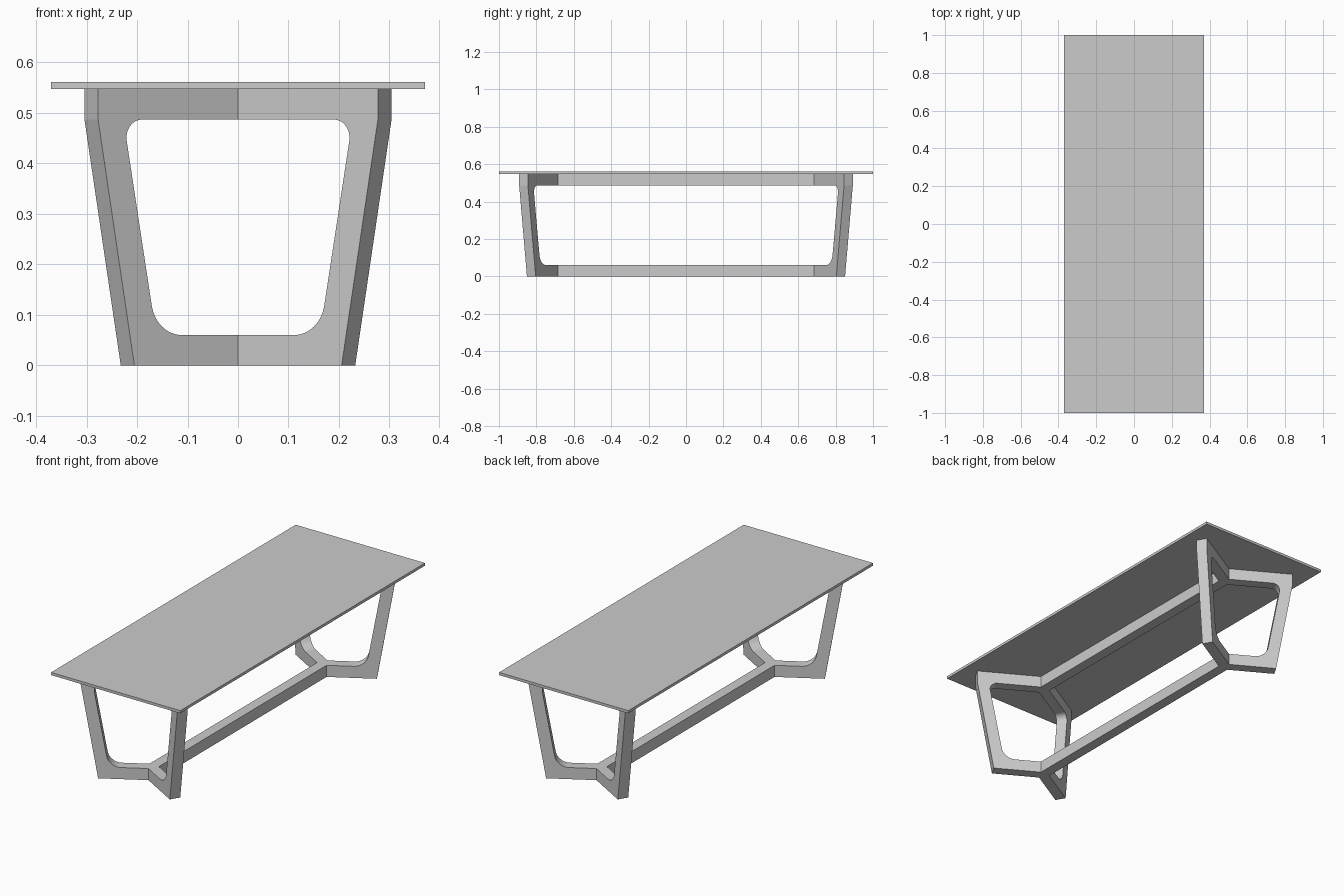
import bpy, bmesh
from math import sin, cos, tan, radians
from mathutils import Vector

cube = bpy.data.objects.get("Cube")
if cube:
    bpy.data.objects.remove(cube, do_unlink=True)

grey = bpy.data.materials.new("plain grey")
grey.use_nodes = True
colour = (0.6, 0.6, 0.6, 1)
grey.diffuse_color = colour
grey.node_tree.nodes["Principled BSDF"].inputs["Base Color"].default_value = colour

ANGLE = radians(30)     # splay of each arm from the x axis
THICK = 0.054           # thickness of arms and beams
APEX = -0.732           # y of the outer fold of the end frame
RAIL = 0.06             # height of the horizontal rails
TOP = 0.547             # underside of the table top


def add_solid(name, ring_a, ring_b, capped=True):
    """Bridge two matching rings; uncapped leaves the closing side open."""
    bm = bmesh.new()
    a = [bm.verts.new(p) for p in ring_a]
    b = [bm.verts.new(p) for p in ring_b]
    n = len(a)
    bm.faces.new(a)
    bm.faces.new(b[::-1])
    for i in range(n):
        j = (i + 1) % n
        # faces lying in the mirror plane are left out
        if capped or max(abs(v.co.x) for v in (a[i], a[j], b[i], b[j])) > 1e-5:
            bm.faces.new((a[i], b[i], b[j], a[j]))
    bmesh.ops.recalc_face_normals(bm, faces=bm.faces)
    for f in bm.faces:
        f.smooth = True
    for e in bm.edges:
        e.smooth = len(e.link_faces) == 2 and e.calc_face_angle() < radians(9)
    mesh = bpy.data.meshes.new(name)
    bm.to_mesh(mesh)
    bm.free()
    mesh.materials.append(grey)
    obj = bpy.data.objects.new(name, mesh)
    bpy.context.collection.objects.link(obj)
    return obj


def fillet(before, corner, after, radius, steps=14):
    """Points of an arc rounding a corner."""
    p = Vector(corner)
    u = (Vector(before) - p).normalized()
    v = (Vector(after) - p).normalized()
    half = u.angle(v) / 2
    centre = p + (u + v).normalized() * radius / sin(half)
    reach = radius / tan(half)
    start, end = p + u * reach - centre, p + v * reach - centre
    full = start.angle(end)
    return [centre + (start * sin((1 - k / steps) * full)
                      + end * sin(k / steps * full)) / sin(full)
            for k in range(steps + 1)]


# End frames: a C-shaped arm profile (distance along arm, height), mirrored
hole = [(0, RAIL), (0.187, RAIL), (0.262, 0.487), (0, 0.487)]
profile = [(0, 0), (0.237, 0), (0.32, 0.487), (0.32, TOP), (0, TOP), hole[3]]
profile += fillet(hole[3], hole[2], hole[1], 0.036)
profile += fillet(hole[2], hole[1], hole[0], 0.07)
profile.append(hole[0])

outer = [Vector((s * cos(ANGLE), APEX - s * sin(ANGLE), z)) for s, z in profile]
across = Vector((sin(ANGLE), cos(ANGLE), 0)) * THICK
mitre = Vector((0, THICK / cos(ANGLE), 0))
inner = [p + (across if p.x > 0 else mitre) for p in outer]

frames = add_solid("end_frames", outer, inner, capped=False)
mirror = frames.modifiers.new("Mirror", "MIRROR")
mirror.use_axis = (True, True, False)
mirror.merge_threshold = 0.0001

# Long beams, pointed to fit between the arms
tip = -APEX - mitre.y
shoulder = tip + THICK / 2 * tan(ANGLE)
w = THICK / 2
plan = [(0, -tip), (w, -shoulder), (w, shoulder),
        (0, tip), (-w, shoulder), (-w, -shoulder)]


def slab(name, outline, low, high):
    return add_solid(name, [(x, y, low) for x, y in outline],
                     [(x, y, high) for x, y in outline])


slab("lower_beam", plan, 0, RAIL)
slab("upper_beam", plan, TOP - RAIL, TOP)

# Table top
slab("table_top", [(-0.37, -1), (0.37, -1), (0.37, 1), (-0.37, 1)], TOP, 0.561)
